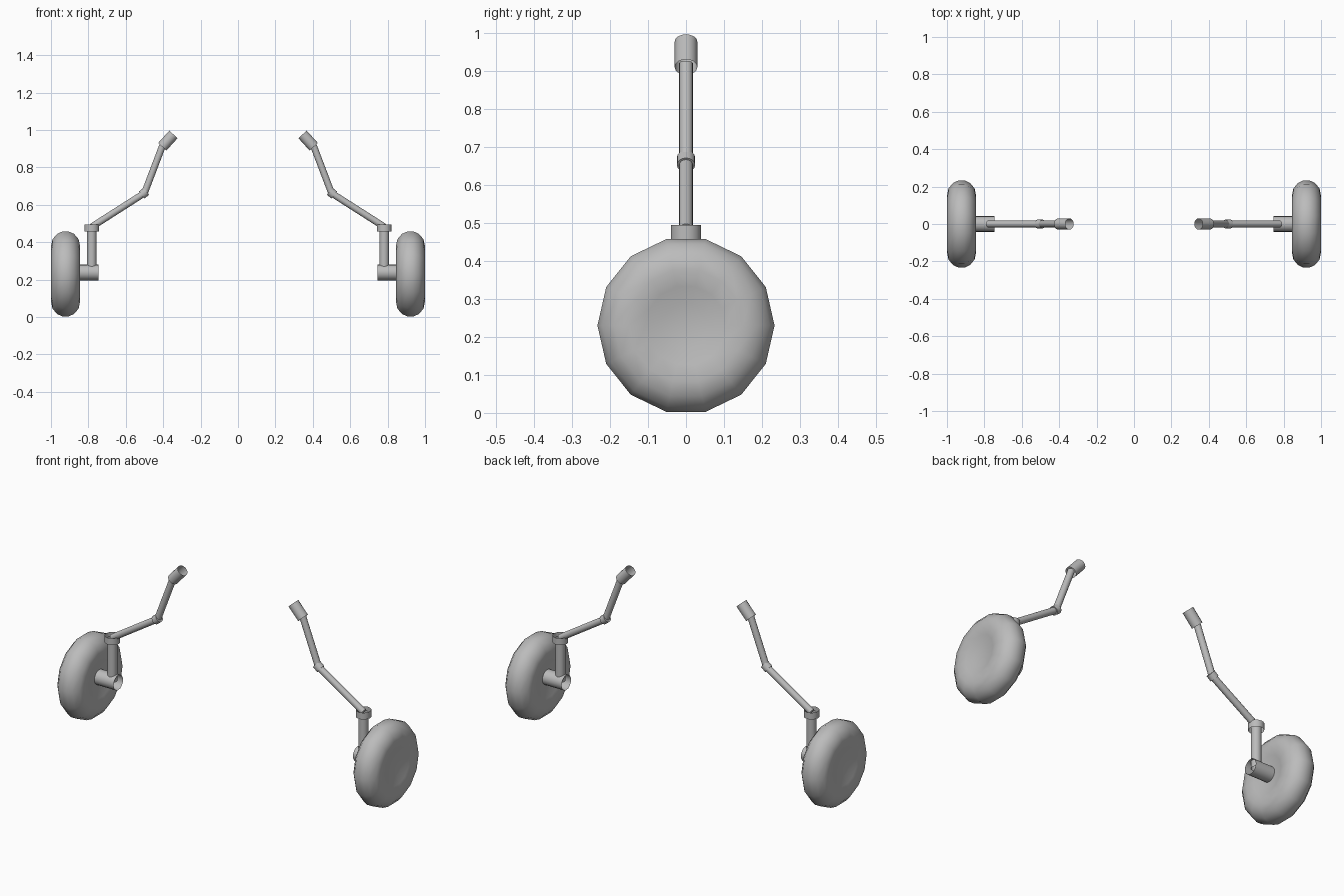
import bpy, bmesh, math
from mathutils import Vector, Matrix

cube = bpy.data.objects.get("Cube")
if cube:
    bpy.data.objects.remove(cube)

# Single plain metal colour
grey = bpy.data.materials.new("plain_grey")
grey.use_nodes = True
COLOUR = (0.5, 0.5, 0.5, 1)
grey.diffuse_color = COLOUR
grey.node_tree.nodes["Principled BSDF"].inputs["Base Color"].default_value = COLOUR


def finish(bm, name, angle):
    bmesh.ops.recalc_face_normals(bm, faces=bm.faces)
    mesh = bpy.data.meshes.new(name)
    bm.to_mesh(mesh)
    bm.free()
    mesh.materials.append(grey)
    ob = bpy.data.objects.new(name, mesh)
    bpy.context.collection.objects.link(ob)
    bpy.ops.object.select_all(action='DESELECT')
    ob.select_set(True)
    bpy.context.view_layer.objects.active = ob
    bpy.ops.object.shade_smooth_by_angle(angle=math.radians(angle))


def tube(name, side, start, end, radius, capped=False):
    """Round bar between two (x, z) points in the y = 0 plane."""
    a = Vector((side * start[0], 0, start[1]))
    b = Vector((side * end[0], 0, end[1]))
    d = b - a
    bm = bmesh.new()
    bmesh.ops.create_cone(
        bm, cap_ends=capped, segments=16, radius1=radius, radius2=radius, depth=d.length,
        matrix=Matrix.Translation((a + b) / 2) @ d.to_track_quat('Z', 'Y').to_matrix().to_4x4())
    finish(bm, name, 40)


def wheel(name, side):
    """Fat rounded tyre with dished faces, revolved about the axle."""
    half = [(0.0, .056), (.06, .058), (.105, .069), (.15, .078),
            (.19, .070), (.22, .045), (.233, .016)]
    profile = half + [(r, -x) for r, x in reversed(half)]
    bm = bmesh.new()
    verts = [bm.verts.new((x, r, 0)) for r, x in profile]
    edges = [bm.edges.new(pair) for pair in zip(verts, verts[1:])]
    bmesh.ops.spin(bm, geom=verts + edges, axis=(1, 0, 0), cent=(0, 0, 0),
                   angle=math.tau, steps=14)
    bmesh.ops.remove_doubles(bm, verts=bm.verts, dist=1e-4)
    bmesh.ops.translate(bm, verts=bm.verts, vec=(side * .922, 0, .23))
    finish(bm, name, 60)


for side, label in ((1, "left"), (-1, "right")):
    wheel(label + "_wheel", side)
    tube(label + "_axle", side, (.745, .238), (.88, .238), .042)
    tube(label + "_strut", side, (.782, .24), (.782, .48), .026)
    tube(label + "_strut_collar", side, (.782, .457), (.782, .495), .04)
    tube(label + "_lower_arm", side, (.782, .482), (.5, .662), .018, True)
    tube(label + "_elbow", side, (.515, .652), (.49, .672), .024, True)
    tube(label + "_upper_arm", side, (.5, .662), (.402, .92), .018, True)
    tube(label + "_upper_socket", side, (.405, .91), (.345, .976), .03)
